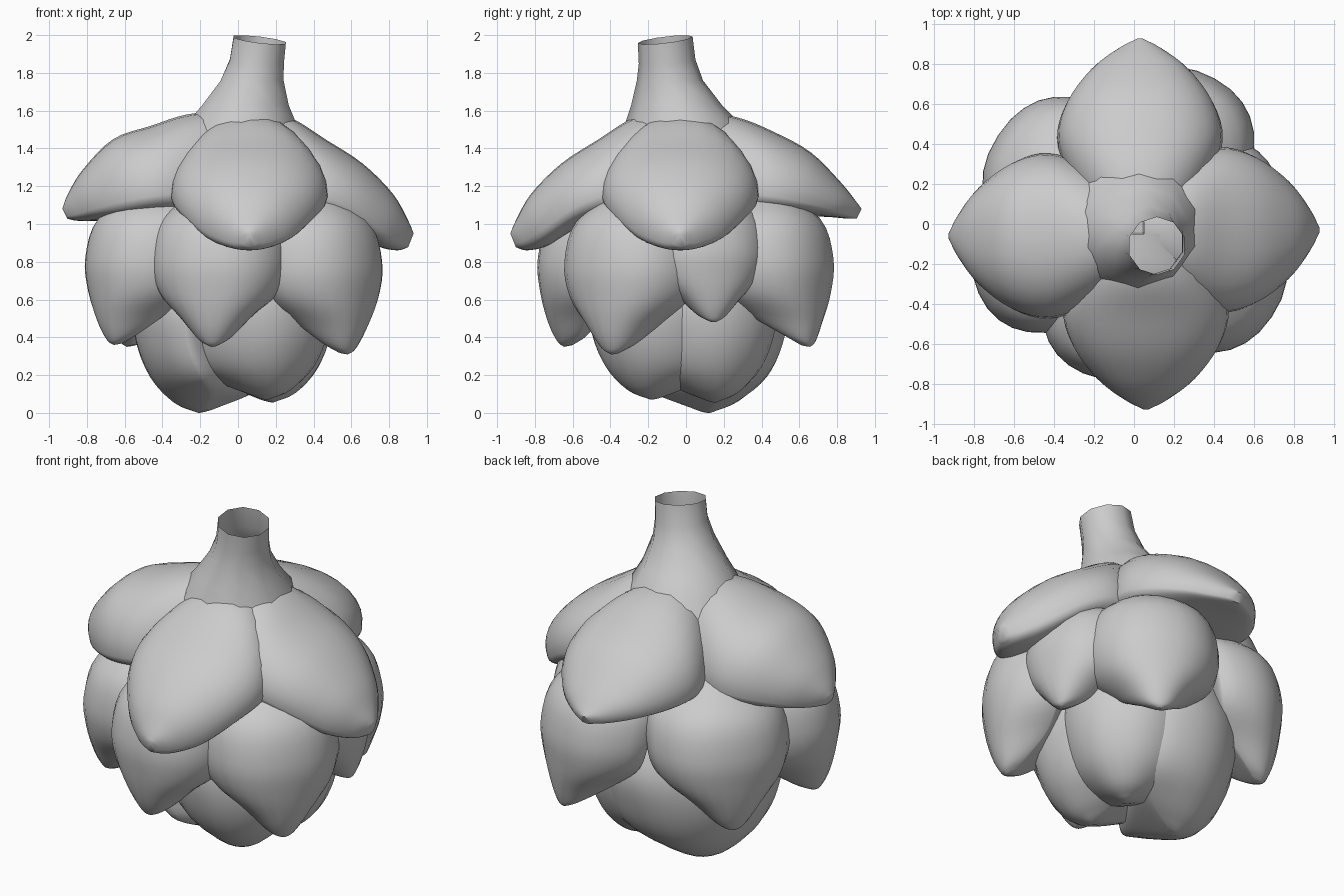
import bpy, bmesh, math
from mathutils import Vector

if "Cube" in bpy.data.objects:
    bpy.data.objects.remove(bpy.data.objects["Cube"])

grey = bpy.data.materials.new("soft_grey")
grey.diffuse_color = (0.6, 0.6, 0.6, 1)
grey.use_nodes = True
grey.node_tree.nodes["Principled BSDF"].inputs["Base Color"].default_value = grey.diffuse_color


def finish(bm, name, angle=50):
    bmesh.ops.recalc_face_normals(bm, faces=bm.faces)
    me = bpy.data.meshes.new(name)
    bm.to_mesh(me)
    bm.free()
    ob = bpy.data.objects.new(name, me)
    bpy.context.collection.objects.link(ob)
    me.materials.append(grey)
    bpy.ops.object.select_all(action='DESELECT')
    ob.select_set(True)
    bpy.context.view_layer.objects.active = ob
    bpy.ops.object.shade_smooth_by_angle(angle=math.radians(angle))
    return ob


def spline(stations, steps=4):
    """Smooth curve through the stations"""
    p = [Vector(s) for s in stations]
    p = [2 * p[0] - p[1]] + p + [2 * p[-1] - p[-2]]
    out = []
    for i in range(1, len(p) - 2):
        a, b, c, d = p[i - 1:i + 3]
        for k in range(steps):
            t = k / steps
            out.append(0.5 * (2 * b + (c - a) * t + (2 * a - 5 * b + 4 * c - d) * t * t
                              + (3 * b - a - 3 * c + d) * t ** 3))
    return out + [p[-2]]


def loft(bm, rings, cap_start=True, cap_end=True):
    rows = [[bm.verts.new(v) for v in r] for r in rings]
    n = len(rows[0])
    for a, b in zip(rows, rows[1:]):
        for i in range(n):
            bm.faces.new((a[i], a[(i + 1) % n], b[(i + 1) % n], b[i]))
    if cap_start:
        bm.faces.new(rows[0])
    if cap_end:
        bm.faces.new(rows[-1])


def petal(name, azimuth, stations, side=0.0, width=1.0, n=28, belly=0.12, power=0.9):
    """Pillow-shaped petal; station = outer r, outer z, inner r, inner z, half width"""
    az = math.radians(azimuth)
    out, lat = Vector((math.cos(az), math.sin(az), 0)), Vector((-math.sin(az), math.cos(az), 0))
    rings = []
    for ro, zo, ri, zi, w in spline(stations):
        o, i = out * ro + Vector((0, 0, zo)), out * ri + Vector((0, 0, zi))
        ring = []
        for k in range(n):
            a = 2 * math.pi * k / n
            c, s = (math.copysign(abs(f) ** power, f) for f in (math.cos(a), math.sin(a)))
            h = s if s > 0 else belly * s
            ring.append(i + (o - i) * h + lat * (c * max(w, 0.01) * width + side))
        rings.append(ring)
    bm = bmesh.new()
    loft(bm, rings)
    return finish(bm, name)


# Top layer: four hooded petals; droop lowers the tip, lift rounds the back
def top_stations(d, lift):
    return [(0.05, 1.6, 0.04, 1.2, 0.24), (0.27, 1.565 + .015 * lift, 0.24, 1.17, 0.36),
            (0.46, 1.49 - .04 * d + .03 * lift, 0.43, 1.15, 0.415),
            (0.66, 1.38 - .06 * d + .07 * lift, 0.6, 1.12 - .04 * d, 0.37),
            (0.82, 1.22 - .06 * d + .07 * lift, 0.76, 1.08 - .11 * d, 0.25),
            (0.9, 1.12 - .1 * d + .04 * lift, 0.86, 1.05 - .14 * d, 0.12),
            (0.93, 1.08 - .13 * d, 0.91, 1.04 - .14 * d, 0.03)]


for name, az, droop, lift, side in (("top_petal_right", 0, 1, 0, -0.03), ("top_petal_back", 90, 0, 0, -0.03),
                                    ("top_petal_left", 180, 0, 1, 0.06), ("top_petal_front", 270, 1, 0, 0.06)):
    petal(name, az, top_stations(droop, lift), side, belly=0.45 if droop else 0.3)


# Middle layer: six hanging petals, each tip tucked in by a given amount
def mid_stations(r, tip, tuck):
    z = lambda t: tip + (1.2 - tip) * t
    e = r - tuck
    return [(r - .3, z(1), .2, z(1), .32), (r - .07, z(.8), .35, z(.8), .88),
            (r, z(.55), .42, z(.55), 1), (r - .1 * tuck, z(.33), .45, z(.35), .88),
            (r - .4 * tuck, z(.14), .5, z(.2), .52), (r - .75 * tuck, z(.03), e - .1, z(.07), .25),
            (e, z(0), e - .04, z(.01), .06)]


for i, (az, r, tip, tuck, w) in enumerate((
        (-34, .83, .31, .13, .39), (13, .75, .48, .09, .33), (61, .83, .35, .08, .38),
        (147, .81, .35, .11, .4), (204, .85, .36, .13, .35), (258, .79, .35, .13, .37))):
    petal(f"middle_petal_{i + 1}", az, mid_stations(r, tip, tuck), 0, w)


# Bottom layer: three petals curling under
def low_stations(tip):
    z = lambda t: tip + (0.85 - tip) * t
    return [(.5, z(1), .05, z(1), .7), (.55, z(.7), .05, z(.7), 1), (.54, z(.45), .04, z(.42), .95),
            (.47, z(.22), .02, z(.23), .78), (.36, z(.06), .05, z(.12), .45),
            (.24, z(0), .18, z(.02), .08)]


for i, (az, tip, w) in enumerate(((-50, .07, .4), (40, .055, .38), (150, 0, .5))):
    petal(f"bottom_petal_{i + 1}", az, low_stations(tip), 0, w, belly=.15)

# Inner core that fills the gaps between petals
bm = bmesh.new()
loft(bm, [[(r * math.cos(k * math.pi / 12), r * math.sin(k * math.pi / 12), z) for k in range(24)]
          for r, z in ((.06, .19), (.2, .23), (.33, .33), (.43, .5), (.49, .75), (.49, 1.1), (.3, 1.3))])
finish(bm, "core")

# Hollow leaning stem with a slanted, open rim
rings = []
for cx, cy, r, z, slant in ((.115, -.11, .145, 1.975, .17), (.1, -.1, .15, 1.86, .1),
                            (.075, -.085, .175, 1.76, 0), (.04, -.05, .24, 1.63, 0),
                            (.02, -.02, .3, 1.54, 0), (0, 0, .36, 1.38, 0)):
    ring = []
    for k in range(10):
        a = 2 * math.pi * (k + .5) / 10
        x, y = r * math.cos(a), r * math.sin(a)
        ring.append((cx + x, cy + y, z + slant * (y - x) * 0.7))
    rings.append(ring)
bm = bmesh.new()
loft(bm, rings, False, False)
finish(bm, "stem", 40)
